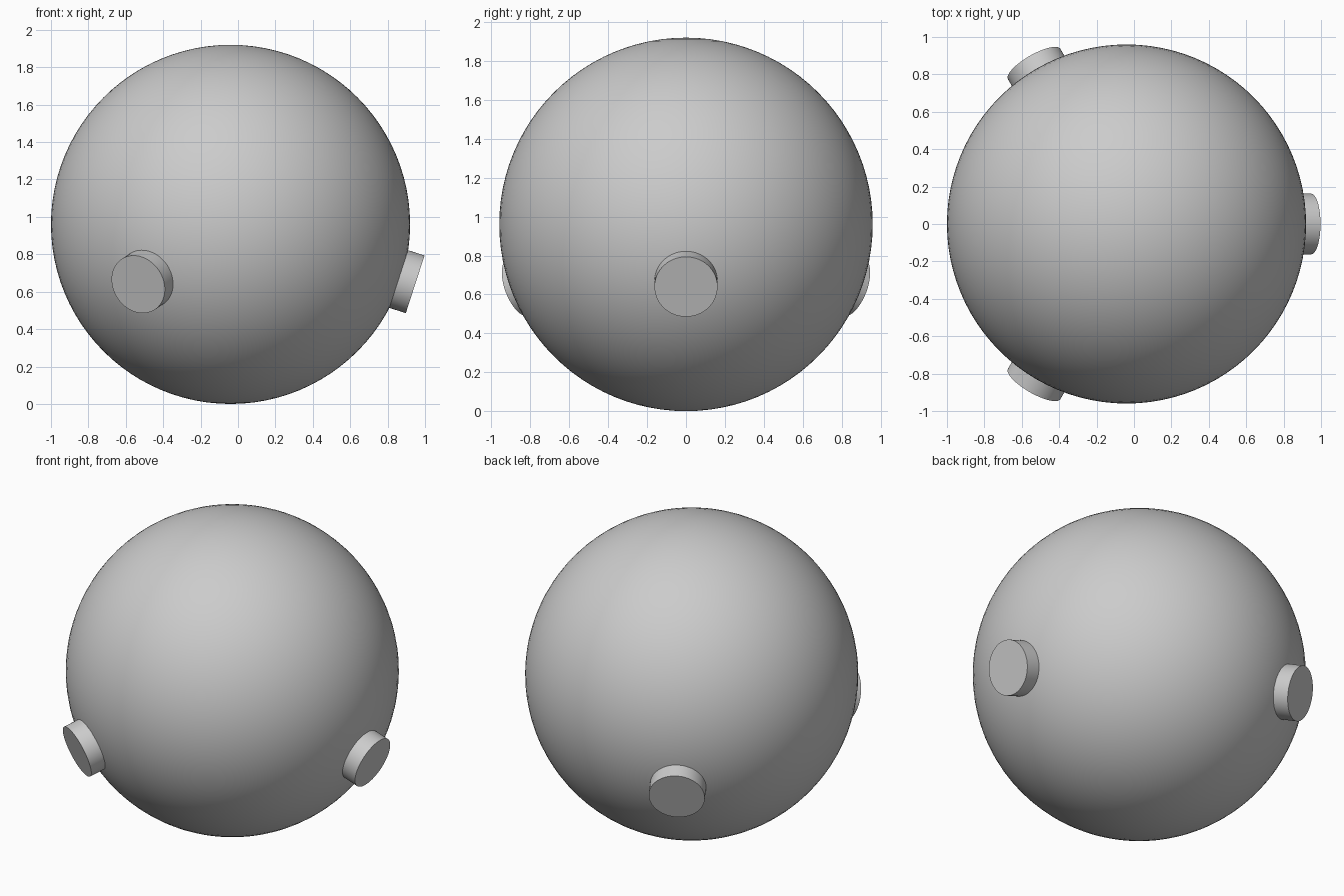
import bpy
import math
from mathutils import Vector

if "Cube" in bpy.data.objects:
    bpy.data.objects.remove(bpy.data.objects["Cube"], do_unlink=True)

RADIUS = 0.96
CENTRE = Vector((-0.04, 0, RADIUS))
PEG_RADIUS = 0.162
PEG_INNER, PEG_OUTER = 0.92, 1.038   # distances from the ball centre
PEG_TILT = math.radians(18)          # pegs point below the horizon

grey = bpy.data.materials.new("light grey")
grey.use_nodes = True
colour = (0.6, 0.6, 0.6, 1)
grey.diffuse_color = colour
grey.node_tree.nodes["Principled BSDF"].inputs["Base Color"].default_value = colour


def finish(name):
    """Name the active object, colour it and smooth its curved faces."""
    obj = bpy.context.object
    obj.name = name
    obj.data.materials.append(grey)
    bpy.ops.object.shade_smooth_by_angle(angle=math.radians(30))


# Ball
bpy.ops.mesh.primitive_uv_sphere_add(segments=96, ring_count=48,
                                     radius=RADIUS, location=CENTRE)
finish("ball")

# Three short round pegs, evenly spaced around the lower half
for name, degrees in (("left_peg", 0), ("back_right_peg", 120), ("front_right_peg", 240)):
    turn = math.radians(degrees)
    axis = Vector((math.cos(PEG_TILT) * math.cos(turn),
                   math.cos(PEG_TILT) * math.sin(turn),
                   -math.sin(PEG_TILT)))
    bpy.ops.mesh.primitive_cylinder_add(
        vertices=64, radius=PEG_RADIUS, depth=PEG_OUTER - PEG_INNER,
        location=CENTRE + axis * (PEG_INNER + PEG_OUTER) / 2,
        rotation=axis.to_track_quat("Z", "Y").to_euler())
    finish(name)
